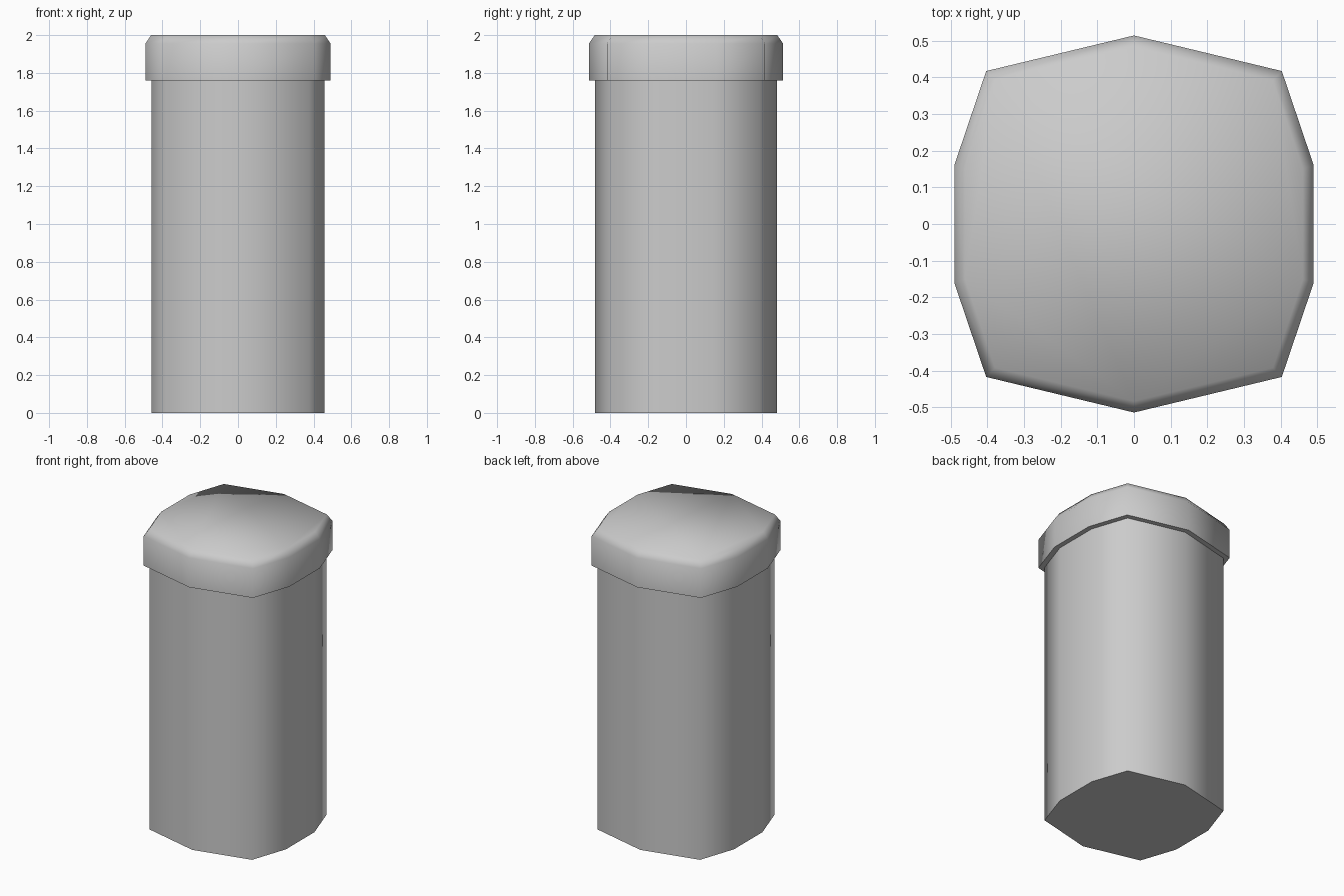
import bpy, bmesh, math

if "Cube" in bpy.data.objects:
    bpy.data.objects.remove(bpy.data.objects["Cube"])

# Ten-sided outline, mirrored from one quarter
quarter = [(0.49, 0.16), (0.403, 0.417), (0, 0.514)]
half = quarter + [(-x, y) for x, y in quarter[-2::-1]]
outline = half + [(-x, -y) for x, y in half]


def loft(name, rings, cap_bottom, cap_top):
    """Stack scaled copies of the outline; rings are (scale, z)."""
    bm = bmesh.new()
    loops = [[bm.verts.new((x * s, y * s, z)) for x, y in outline] for s, z in rings]
    n = len(outline)
    for a, b in zip(loops, loops[1:]):
        for i in range(n):
            j = (i + 1) % n
            bm.faces.new((a[i], a[j], b[j], b[i]))
    if cap_bottom:
        bm.faces.new(loops[0][::-1])
    if cap_top:
        bm.faces.new(loops[-1])
    mesh = bpy.data.meshes.new(name)
    bm.to_mesh(mesh)
    bm.free()
    ob = bpy.data.objects.new(name, mesh)
    bpy.context.collection.objects.link(ob)
    bpy.ops.object.select_all(action='DESELECT')
    ob.select_set(True)
    bpy.context.view_layer.objects.active = ob
    bpy.ops.object.shade_smooth_by_angle(angle=math.radians(70))


# Main column
loft("body", [(0.935, 0), (0.935, 1.76)], True, False)
# Overhanging lid with chamfered top edge
loft("lid", [(0.935, 1.76), (1, 1.76), (1, 1.955), (0.94, 2)], False, True)
